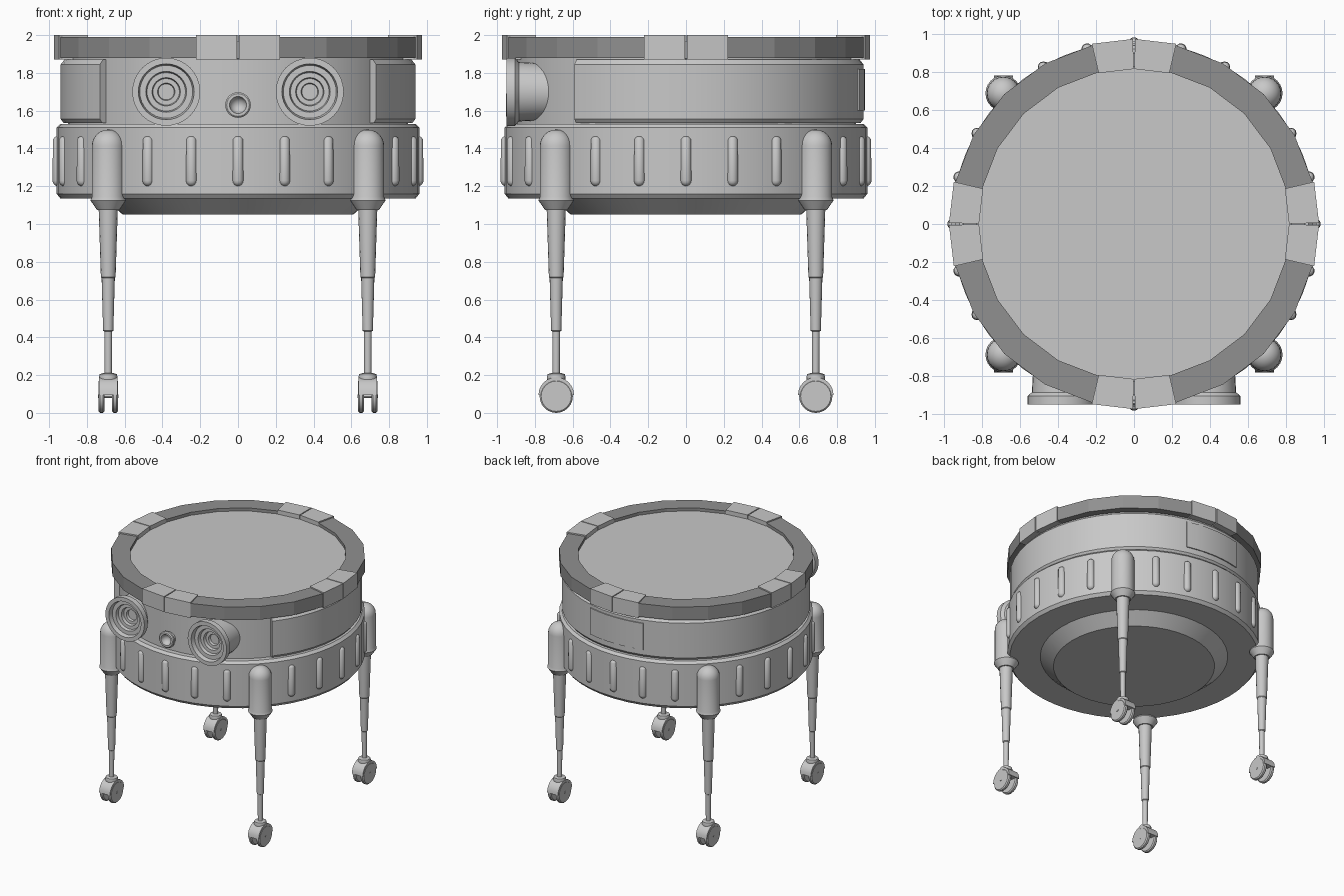
import bpy, bmesh, math
from mathutils import Vector

if "Cube" in bpy.data.objects:
    bpy.data.objects.remove(bpy.data.objects["Cube"])


def material(name, v):
    m = bpy.data.materials.new(name)
    m.diffuse_color = (v, v, v, 1)
    m.use_nodes = True
    m.node_tree.nodes["Principled BSDF"].inputs["Base Color"].default_value = m.diffuse_color
    return m


LIGHT = material("light_grey", 0.58)
DARK = material("dark_grey", 0.28)


def finish(name, bm, mat, loc=(0, 0, 0), rot=(0, 0, 0), smooth=32):
    bmesh.ops.remove_doubles(bm, verts=bm.verts, dist=1e-5)
    bmesh.ops.recalc_face_normals(bm, faces=bm.faces)
    me = bpy.data.meshes.new(name)
    bm.to_mesh(me)
    bm.free()
    me.materials.append(mat)
    ob = bpy.data.objects.new(name, me)
    bpy.context.collection.objects.link(ob)
    ob.location, ob.rotation_euler = loc, rot
    bpy.ops.object.select_all(action='DESELECT')
    ob.select_set(True)
    bpy.context.view_layer.objects.active = ob
    if smooth:
        bpy.ops.object.shade_smooth_by_angle(angle=math.radians(smooth))
    return ob


def lathe(name, profile, mat=LIGHT, sides=24, **kw):
    """Full revolution of an (r, z) profile."""
    bm = bmesh.new()
    rings = []
    for i in range(sides):
        a = 2 * math.pi * i / sides
        rings.append([bm.verts.new((r * math.cos(a), r * math.sin(a), z)) for r, z in profile])
    for i in range(sides):
        p, q = rings[i], rings[(i + 1) % sides]
        for j in range(len(profile) - 1):
            if profile[j][0] == 0:
                bm.faces.new((p[j], p[j + 1], q[j + 1]))
            elif profile[j + 1][0] == 0:
                bm.faces.new((p[j], p[j + 1], q[j]))
            else:
                bm.faces.new((p[j], p[j + 1], q[j + 1], q[j]))
    return finish(name, bm, mat, **kw)


def arc(name, section, a0, a1, steps, mat=LIGHT, **kw):
    """Closed (r, z) section swept from a0 to a1 degrees, with end caps."""
    bm = bmesh.new()
    rings = []
    for i in range(steps + 1):
        a = math.radians(a0 + (a1 - a0) * i / steps)
        rings.append([bm.verts.new((r * math.cos(a), r * math.sin(a), z)) for r, z in section])
    n = len(section)
    for p, q in zip(rings, rings[1:]):
        for j in range(n):
            k = (j + 1) % n
            bm.faces.new((p[j], p[k], q[k], q[j]))
    bm.faces.new(rings[0])
    bm.faces.new(rings[-1])
    return finish(name, bm, mat, **kw)


# Lower drum with tapered underside
lathe("lower_drum", [(0, 1.05), (0.61, 1.05), (0.71, 1.135), (0.94, 1.135), (0.96, 1.16),
                     (0.96, 1.51), (0.94, 1.53), (0, 1.53)], sides=48)

# Recessed core and the flat table top
lathe("upper_core", [(0, 1.52), (0.9, 1.52), (0.9, 1.88), (0, 1.88)], sides=48)
lathe("table_top", [(0, 1.87), (0.83, 1.87), (0.83, 1.965), (0, 1.965)], sides=48)

# Side shell, open at the front
arc("upper_shell", [(0.87, 1.535), (0.925, 1.535), (0.94, 1.555), (0.94, 1.845),
                    (0.92, 1.87), (0.87, 1.87)], -39, 219, 36)

# Curved plate on the back
arc("back_panel", [(0.92, 1.60), (0.948, 1.60), (0.948, 1.82), (0.92, 1.82)], 75, 105, 6)

# Rim: dark arcs between pairs of light blocks
for k in range(4):
    base = 90 * k
    arc("rim_dark_arc", [(0.82, 1.88), (0.965, 1.88), (0.965, 1.99), (0.82, 1.99)],
        base + 13, base + 77, 4, DARK, smooth=0)
    for s in (-1, 1):
        arc("rim_light_block", [(0.815, 1.872), (0.973, 1.872), (0.973, 2.0), (0.815, 2.0)],
            base + s * 0.25, base + s * 13.2, 1, smooth=0)

# Raised ribs around the drum, skipping the legs
for k in range(24):
    if k % 6 == 3:
        continue
    a = math.radians(15 * k)
    bm = bmesh.new()
    bmesh.ops.create_uvsphere(bm, u_segments=12, v_segments=8, radius=0.03)
    for v in bm.verts:
        v.co.z += 0.103 if v.co.z > 0.001 else -0.103
    finish("drum_rib", bm, LIGHT, loc=(0.952 * math.cos(a), 0.952 * math.sin(a), 1.333),
           rot=(0, 0, a), smooth=50)

# Twin stepped round horns on the front
horn = [(0, 0.68), (0.145, 0.68), (0.15, 0.76), (0.157, 0.885), (0.18, 0.905), (0.18, 0.95),
        (0.148, 0.95), (0.14, 0.915), (0.108, 0.915), (0.102, 0.89), (0.075, 0.89),
        (0.07, 0.865), (0.046, 0.865), (0.042, 0.845), (0, 0.845)]
for s in (-1, 1):
    lathe("front_horn", horn, sides=32, loc=(0.38 * s, 0, 1.70), rot=(math.pi / 2, 0, 0))

# Small nozzle with a concave bowl
bowl = [(0.045 * math.cos(t * math.pi / 8), 0.952 - 0.045 * math.sin(t * math.pi / 8))
        for t in range(4)] + [(0, 0.907)]
lathe("front_nozzle", [(0, 0.87), (0.05, 0.87), (0.05, 0.925), (0.068, 0.93), (0.068, 0.945),
                       (0.06, 0.952)] + bowl, loc=(0, 0, 1.63), rot=(math.pi / 2, 0, 0))

# Legs: domed housing, collar, telescoping tube, castor
dome = [(0.087 * math.cos(t * math.pi / 12), 1.413 + 0.087 * math.sin(t * math.pi / 12))
        for t in range(6)] + [(0, 1.5)]
P = 0.687
for sx in (-1, 1):
    for sy in (-1, 1):
        x, y = P * sx, P * sy
        lathe("leg_housing", [(0, 1.075), (0.06, 1.075), (0.094, 1.125), (0.087, 1.145)] + dome,
              loc=(x, y, 0))
        lathe("leg_tube", [(0, 1.09), (0.051, 1.09), (0.039, 0.72), (0.035, 0.715),
                           (0.027, 0.435), (0.021, 0.43), (0.019, 0.19), (0, 0.19)],
              sides=16, loc=(x, y, 0))
        lathe("castor_collar", [(0, 0.16), (0.045, 0.16), (0.05, 0.185), (0.045, 0.205),
                                (0.03, 0.21), (0, 0.21)], sides=16, loc=(x, y, 0))
        # Half-round fender over the wheels, axis turned along x
        arc("castor_fender", [(0.045, -0.05), (0.094, -0.05), (0.094, 0.05), (0.045, 0.05)],
            90, 270, 12, loc=(x, y, 0.095), rot=(0, math.pi / 2, 0))
        lathe("castor_axle", [(0, -0.055), (0.01, -0.055), (0.01, 0.055), (0, 0.055)],
              sides=8, loc=(x, y, 0.088), rot=(0, math.pi / 2, 0))
        for s in (-1, 1):
            lathe("castor_wheel", [(0, -0.016), (0.08, -0.016), (0.088, -0.008), (0.088, 0.008),
                                   (0.08, 0.016), (0, 0.016)],
                  loc=(x + 0.036 * s, y, 0.088), rot=(0, math.pi / 2, 0))
